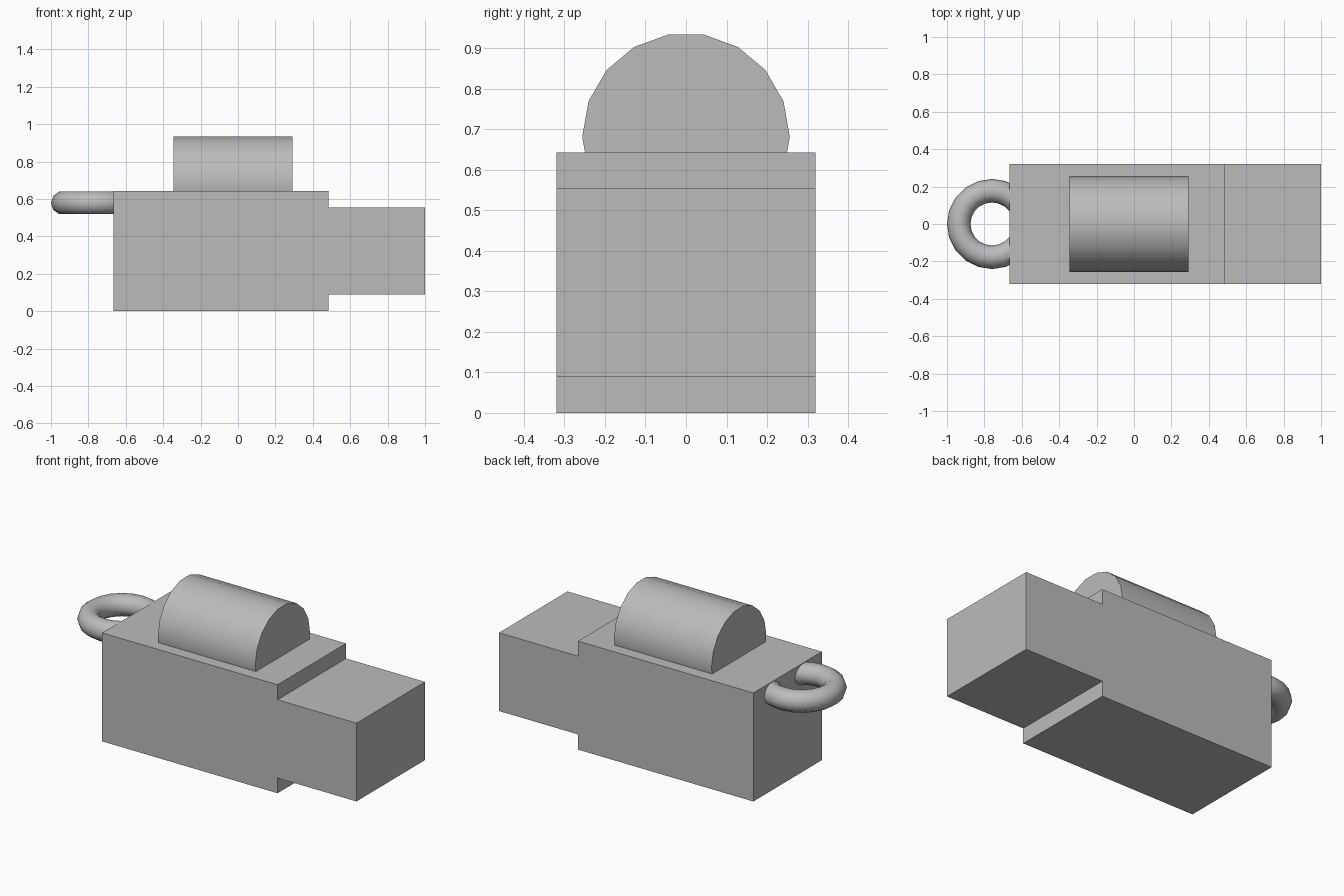
import bpy, math

if "Cube" in bpy.data.objects:
    bpy.data.objects.remove(bpy.data.objects["Cube"])

grey = bpy.data.materials.new("plain grey")
grey.diffuse_color = (0.5, 0.5, 0.5, 1)
grey.use_nodes = True
grey.node_tree.nodes["Principled BSDF"].inputs["Base Color"].default_value = grey.diffuse_color


def finish(name, smooth=False):
    ob = bpy.context.object
    ob.name = name
    ob.data.materials.append(grey)
    if smooth:
        bpy.ops.object.shade_smooth_by_angle(angle=math.radians(45))
    return ob


def box(name, x0, x1, z0, z1, half_y):
    bpy.ops.mesh.primitive_cube_add(size=1, location=((x0 + x1) / 2, 0, (z0 + z1) / 2))
    bpy.context.object.scale = (x1 - x0, 2 * half_y, z1 - z0)
    bpy.ops.object.transform_apply(location=False, rotation=False, scale=True)
    return finish(name)


# Main block and the narrower end block
box("body", -0.665, 0.483, 0.0, 0.642, 0.32)
box("end_block", 0.483, 1.0, 0.09, 0.553, 0.32)

# Eighteen-sided barrel lying along x, sunk into the body top
bpy.ops.mesh.primitive_cylinder_add(vertices=18, radius=0.256, depth=0.638,
                                    location=(-0.027, 0, 0.681),
                                    rotation=(0, math.pi / 2, 0))
bpy.ops.object.transform_apply(location=False, rotation=True, scale=False)
finish("barrel", smooth=True)

# Flat-lying loop half buried in the back end
bpy.ops.mesh.primitive_torus_add(major_segments=20, minor_segments=10,
                                 major_radius=0.178, minor_radius=0.063,
                                 location=(-0.759, 0, 0.579))
finish("loop", smooth=True)
